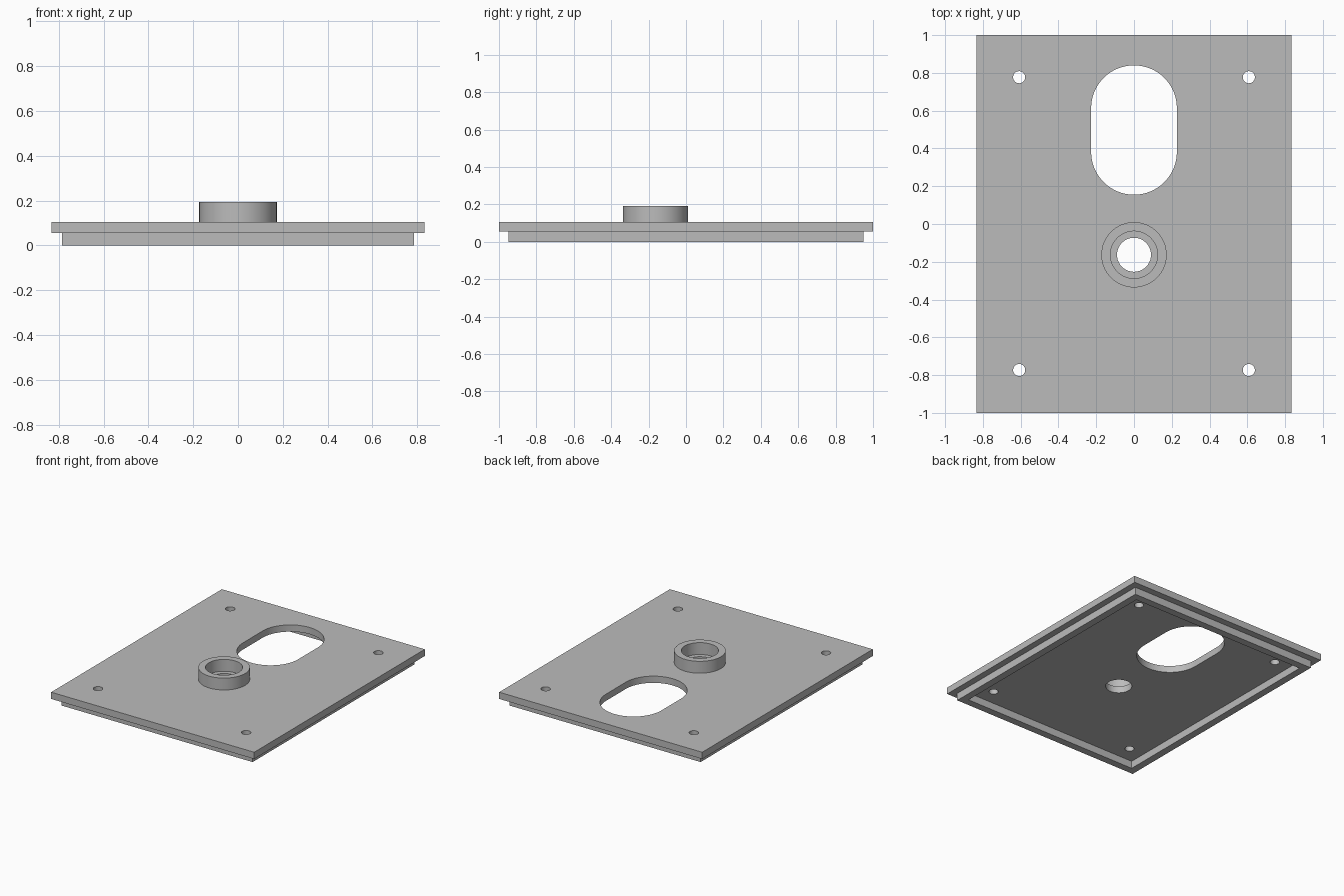
import bpy
import bmesh
import math

if "Cube" in bpy.data.objects:
    bpy.data.objects.remove(bpy.data.objects["Cube"])

grey = bpy.data.materials.new("plain_grey")
grey.use_nodes = True
COLOUR = (0.5, 0.5, 0.5, 1)
grey.diffuse_color = COLOUR
grey.node_tree.nodes["Principled BSDF"].inputs["Base Color"].default_value = COLOUR


def prism(name, outline, bottom, top):
    """Solid extruded upwards from a flat outline."""
    bm = bmesh.new()
    face = bm.faces.new([bm.verts.new((x, y, bottom)) for x, y in outline])
    grown = bmesh.ops.extrude_face_region(bm, geom=[face])["geom"]
    verts = [v for v in grown if isinstance(v, bmesh.types.BMVert)]
    bmesh.ops.translate(bm, verts=verts, vec=(0, 0, top - bottom))
    bmesh.ops.recalc_face_normals(bm, faces=bm.faces)
    mesh = bpy.data.meshes.new(name)
    bm.to_mesh(mesh)
    bm.free()
    mesh.materials.append(grey)
    obj = bpy.data.objects.new(name, mesh)
    bpy.context.collection.objects.link(obj)
    return obj


def rectangle(hx, hy):
    return [(-hx, -hy), (hx, -hy), (hx, hy), (-hx, hy)]


def arc(x, y, r, start, sweep, steps):
    return [(x + r * math.cos(start + sweep * i / steps),
             y + r * math.sin(start + sweep * i / steps)) for i in range(steps + 1)]


def circle(x, y, r, steps=64):
    return arc(x, y, r, 0, math.tau, steps)[:-1]


def combine(target, tool, operation):
    """Join or cut with a helper solid, then remove the helper."""
    tool.hide_render = True
    mod = target.modifiers.new(operation, "BOOLEAN")
    mod.operation = operation
    mod.solver = "EXACT"
    mod.object = tool
    bpy.context.view_layer.objects.active = target
    bpy.ops.object.modifier_apply(modifier=mod.name)
    bpy.data.objects.remove(tool)


PLATE_LOW, PLATE_TOP, BOSS_TOP = 0.055, 0.105, 0.193
BOSS_Y = -0.163

# Flat plate with the raised locating rim beneath and the round boss on top
plate = prism("cover_plate", rectangle(0.833, 1.0), PLATE_LOW, PLATE_TOP)
combine(plate, prism("rim_block", rectangle(0.785, 0.95), 0, 0.08), "UNION")
combine(plate, prism("boss", circle(0, BOSS_Y, 0.173), 0.08, BOSS_TOP), "UNION")

# Hollow underside inside the rim
combine(plate, prism("pocket", rectangle(0.73, 0.895), -0.1, PLATE_LOW), "DIFFERENCE")

# Stepped bore through the boss
combine(plate, prism("counterbore", circle(0, BOSS_Y, 0.125), PLATE_TOP, 0.3), "DIFFERENCE")
combine(plate, prism("bore", circle(0, BOSS_Y, 0.09), -0.1, 0.3), "DIFFERENCE")

# Long rounded opening
slot = arc(0, 0.613, 0.227, 0, math.pi, 32) + arc(0, 0.382, 0.227, math.pi, math.pi, 32)
combine(plate, prism("slot", slot, -0.1, 0.3), "DIFFERENCE")

# Corner screw holes
for x in (-0.608, 0.608):
    for y in (-0.773, 0.777):
        combine(plate, prism("screw_hole", circle(x, y, 0.032, 32), -0.1, 0.3), "DIFFERENCE")

bpy.ops.object.select_all(action="DESELECT")
plate.select_set(True)
bpy.context.view_layer.objects.active = plate
bpy.ops.object.shade_smooth_by_angle(angle=math.radians(30))
